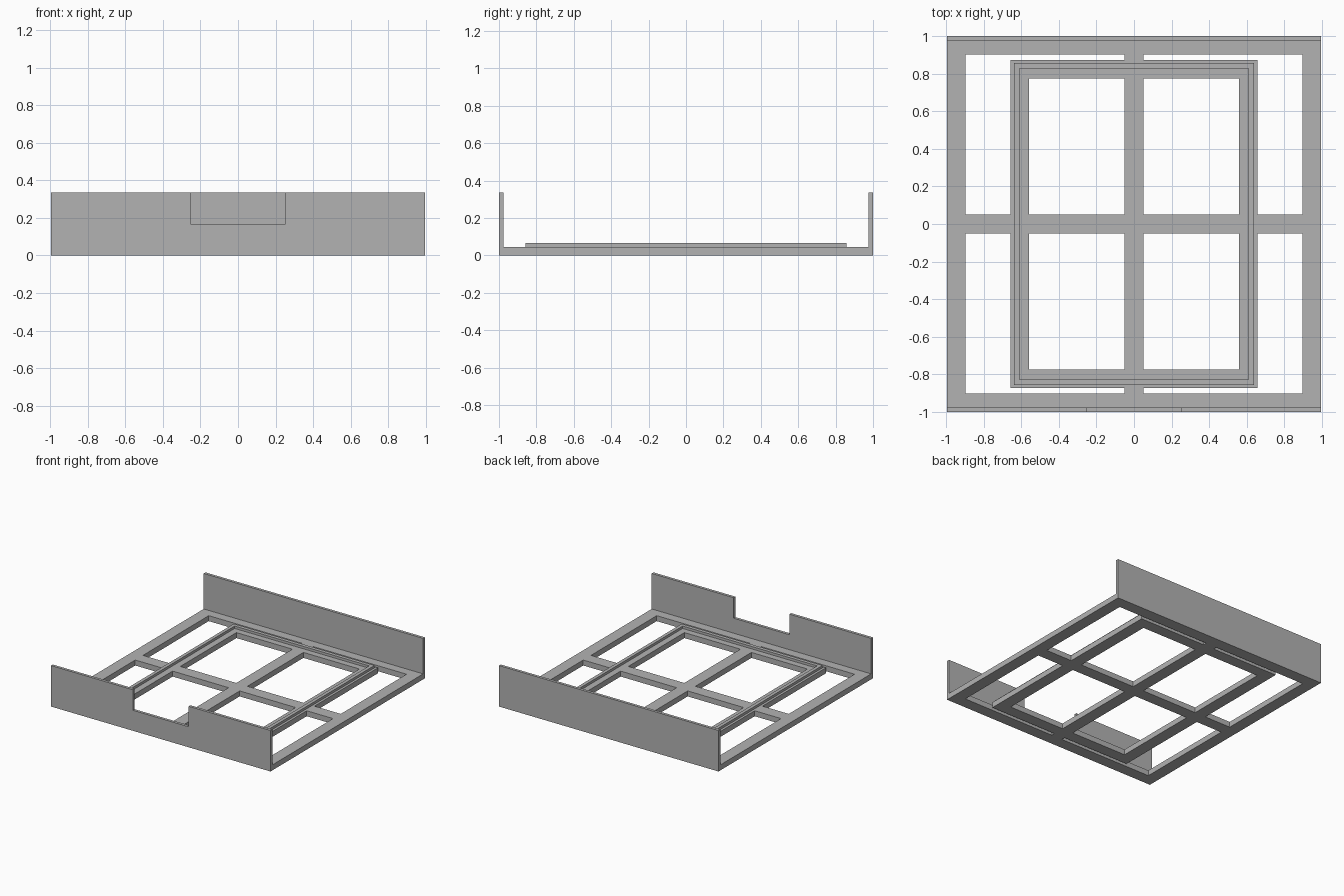
import bpy
import bmesh
from mathutils import Matrix, Vector

cube = bpy.data.objects.get("Cube")
if cube:
    bpy.data.objects.remove(cube, do_unlink=True)

grey = bpy.data.materials.new("plain_grey")
grey.use_nodes = True
colour = (0.45, 0.45, 0.45, 1)
grey.diffuse_color = colour
grey.node_tree.nodes["Principled BSDF"].inputs["Base Color"].default_value = colour


def mirrored(values):
    return sorted([-v for v in values] + list(values))


def cell_solid(name, xs, ys, filled, depth, matrix):
    """Fill chosen cells of a flat grid, merge them and extrude by depth."""
    bm = bmesh.new()
    grid = [[bm.verts.new((x, y, 0)) for y in ys] for x in xs]
    for i in range(len(xs) - 1):
        for j in range(len(ys) - 1):
            if filled((xs[i] + xs[i + 1]) / 2, (ys[j] + ys[j + 1]) / 2):
                bm.faces.new((grid[i][j], grid[i + 1][j],
                              grid[i + 1][j + 1], grid[i][j + 1]))
    bmesh.ops.delete(bm, geom=[v for v in bm.verts if not v.link_faces], context="VERTS")
    extruded = bmesh.ops.extrude_face_region(bm, geom=bm.faces[:], use_keep_orig=True)
    top = [g for g in extruded["geom"] if isinstance(g, bmesh.types.BMVert)]
    bmesh.ops.translate(bm, verts=top, vec=Vector((0, 0, depth)))
    bmesh.ops.recalc_face_normals(bm, faces=bm.faces[:])
    bm.transform(matrix)
    mesh = bpy.data.meshes.new(name)
    bm.to_mesh(mesh)
    bm.free()
    mesh.materials.append(grey)
    obj = bpy.data.objects.new(name, mesh)
    bpy.context.collection.objects.link(obj)
    return obj


HALF_X, HALF_Y = 0.995, 1.0
BASE, HEIGHT, WALL = 0.045, 0.336, 0.023
BAR = 0.05


def in_base(x, y):
    x, y = abs(x), abs(y)
    rim = x > 0.897 or y > 0.902
    tray = x < 0.658 and y < 0.872 and (x > 0.558 or y > 0.776)
    return rim or tray or x < BAR or y < BAR


# Base: outer rim, inner frame and crossing bars in one piece
cell_solid("base_frame",
           mirrored((BAR, 0.558, 0.658, 0.897, HALF_X)),
           mirrored((BAR, 0.776, 0.872, 0.902, HALF_Y)),
           in_base, BASE, Matrix())

# Thin raised lip on the inner frame
cell_solid("raised_lip", mirrored((0.61, 0.638)), mirrored((0.828, 0.857)),
           lambda x, y: abs(x) > 0.61 or abs(y) > 0.828,
           0.02, Matrix.Translation((0, 0, BASE)))

# End walls, drawn upright and extruded towards the front
upright = Matrix.Rotation(1.5707963, 4, "X")
cell_solid("back_wall", (-HALF_X, HALF_X), (BASE, HEIGHT), lambda x, z: True,
           WALL, Matrix.Translation((0, HALF_Y, 0)) @ upright)
cell_solid("front_wall", mirrored((0.253, HALF_X)), (BASE, 0.168, HEIGHT),
           lambda x, z: abs(x) > 0.253 or z < 0.168,
           WALL, Matrix.Translation((0, WALL - HALF_Y, 0)) @ upright)
